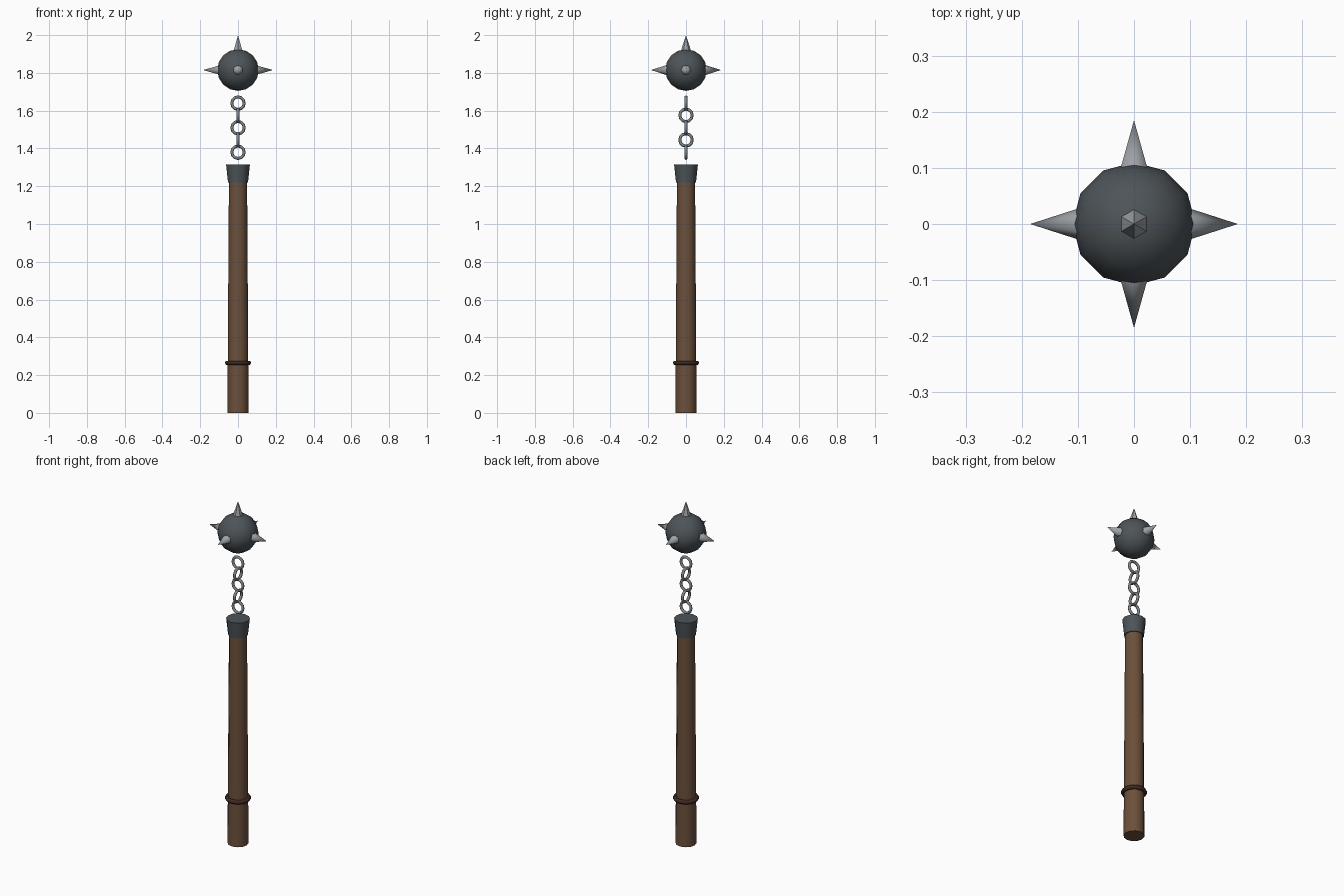
import bpy
from math import pi, radians

if "Cube" in bpy.data.objects:
    bpy.data.objects.remove(bpy.data.objects["Cube"])


def material(name, rgb):
    m = bpy.data.materials.new(name)
    m.diffuse_color = (*rgb, 1)
    m.use_nodes = True
    m.node_tree.nodes["Principled BSDF"].inputs["Base Color"].default_value = m.diffuse_color
    return m


WOOD = material("wood", (0.15, 0.08, 0.043))
LEATHER = material("leather", (0.05, 0.022, 0.016))
IRON = material("dark_iron", (0.075, 0.088, 0.098))
STEEL = material("steel", (0.22, 0.24, 0.26))
BRIGHT = material("bright_steel", (0.34, 0.36, 0.38))


def finish(name, mat, angle=40):
    ob = bpy.context.object
    ob.name = name
    ob.data.materials.append(mat)
    bpy.ops.object.shade_smooth_by_angle(angle=radians(angle))
    return ob


def tapered(name, mat, r1, r2, z1, z2, sides=12):
    bpy.ops.mesh.primitive_cone_add(vertices=sides, radius1=r1, radius2=r2,
                                    depth=z2 - z1, location=(0, 0, (z1 + z2) / 2))
    return finish(name, mat)


def ring(name, mat, major, minor, z, rot=(0, 0, 0), seg=16, sub=6):
    bpy.ops.mesh.primitive_torus_add(major_radius=major, minor_radius=minor,
                                     major_segments=seg, minor_segments=sub,
                                     location=(0, 0, z), rotation=rot)
    return finish(name, mat, 70)


# Handle, iron cap and grip ring
tapered("handle", WOOD, 0.056, 0.048, 0.0, 1.25)
tapered("handle_cap", IRON, 0.053, 0.063, 1.22, 1.315)
ring("grip_ring", LEATHER, 0.058, 0.012, 0.265)

# Chain: upright links, alternately turned a quarter turn
for i in range(5):
    turn = 0 if i % 2 == 0 else pi / 2
    ring(f"chain_link_{i + 1}", STEEL, 0.033, 0.008, 1.38 + 0.065 * i,
         (pi / 2, 0, turn), seg=12)

# Spiked ball
CENTRE = 1.815
bpy.ops.mesh.primitive_uv_sphere_add(segments=12, ring_count=8, radius=0.11,
                                     location=(0, 0, CENTRE))
finish("ball", IRON, 60)

# Five spikes: four sides and the top
SPIKES = {
    "right": ((1, 0, 0), (0, pi / 2, 0)),
    "left": ((-1, 0, 0), (0, -pi / 2, 0)),
    "back": ((0, 1, 0), (-pi / 2, 0, 0)),
    "front": ((0, -1, 0), (pi / 2, 0, 0)),
    "top": ((0, 0, 1), (0, 0, 0)),
}
for side, (d, rot) in SPIKES.items():
    mid = 0.14  # base at 0.095, tip at 0.185 from the centre
    bpy.ops.mesh.primitive_cone_add(vertices=6, radius1=0.029, radius2=0, depth=0.09,
                                    location=(d[0] * mid, d[1] * mid, CENTRE + d[2] * mid),
                                    rotation=rot)
    finish(f"spike_{side}", BRIGHT, 65 if side != "top" else 30)
